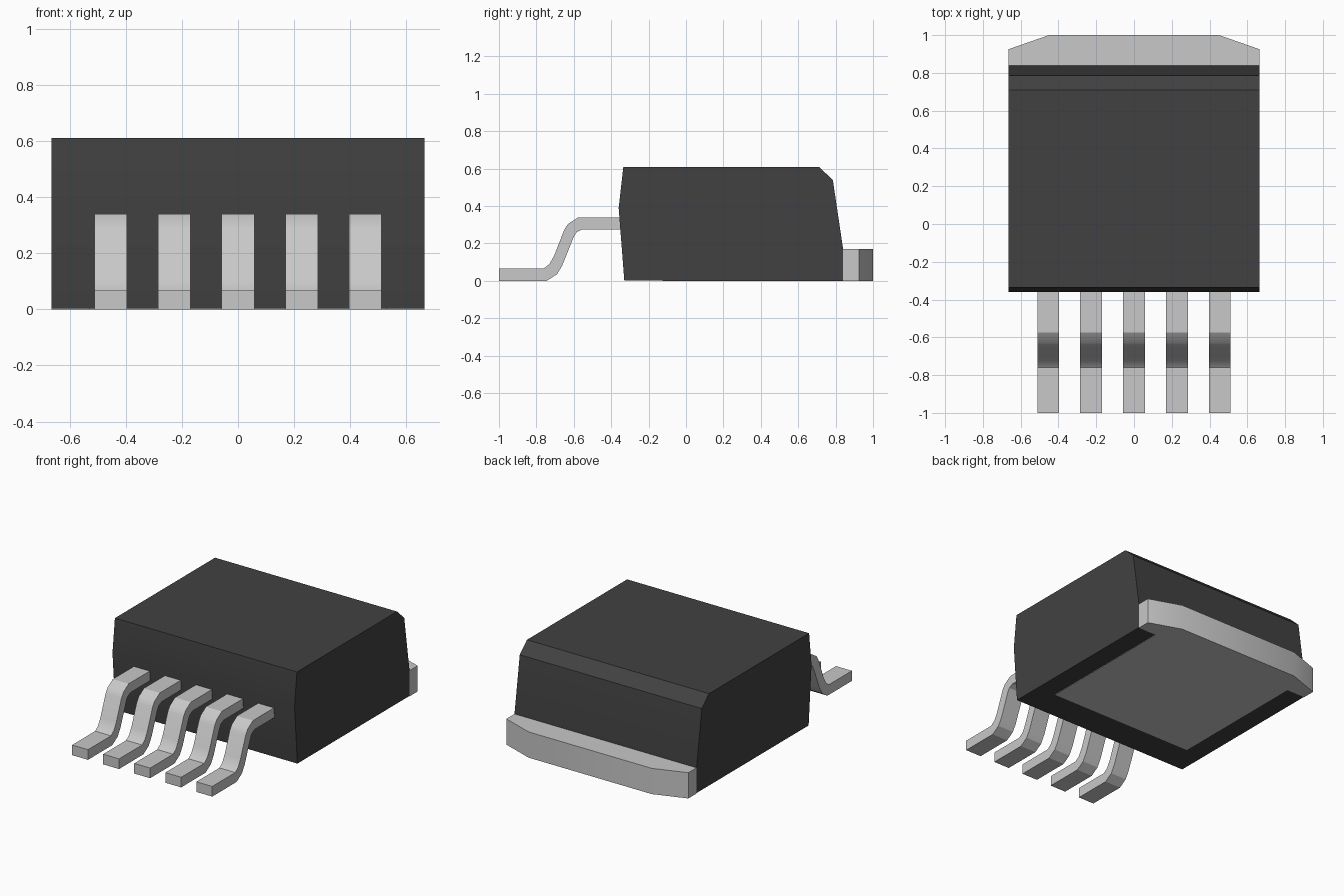
import bpy
import bmesh
import math
from mathutils import Vector

cube = bpy.data.objects.get("Cube")
if cube:
    bpy.data.objects.remove(cube, do_unlink=True)


def make_material(name, value):
    mat = bpy.data.materials.new(name)
    mat.use_nodes = True
    colour = (value, value, value, 1)
    mat.diffuse_color = colour
    mat.node_tree.nodes["Principled BSDF"].inputs["Base Color"].default_value = colour
    return mat


plastic = make_material("dark plastic", 0.053)
metal = make_material("light metal", 0.58)


def prism(name, points, direction, mat):
    """Extrude a closed outline of 3D points along a direction."""
    bm = bmesh.new()
    face = bm.faces.new([bm.verts.new(p) for p in points])
    result = bmesh.ops.extrude_face_region(bm, geom=[face], use_keep_orig=True)
    moved = [v for v in result["geom"] if isinstance(v, bmesh.types.BMVert)]
    bmesh.ops.translate(bm, verts=moved, vec=Vector(direction))
    bmesh.ops.recalc_face_normals(bm, faces=bm.faces)
    mesh = bpy.data.meshes.new(name)
    bm.to_mesh(mesh)
    bm.free()
    mesh.materials.append(mat)
    obj = bpy.data.objects.new(name, mesh)
    bpy.context.collection.objects.link(obj)
    bpy.ops.object.select_all(action="DESELECT")
    obj.select_set(True)
    bpy.context.view_layer.objects.active = obj
    bpy.ops.object.shade_smooth_by_angle(angle=math.radians(25))
    return obj


def side_prism(name, profile, centre, half_width, mat):
    """Extrude a side profile (y, z) across x."""
    points = [(centre - half_width, y, z) for y, z in profile]
    return prism(name, points, (2 * half_width, 0, 0), mat)


# Moulded body, its underside just above the metal pad
half = 0.665
body_profile = [(-0.33, 0.003), (-0.36, 0.39), (-0.335, 0.61), (0.71, 0.61),
                (0.785, 0.54), (0.84, 0.17), (0.84, 0.003)]
side_prism("body", body_profile, 0, half, plastic)

# Metal pad under the body, widening into the tab at the back
right_edge = [(0.53, -0.125), (0.53, 0.84), (half, 0.84), (half, 0.925), (0.45, 1.0)]
outline = right_edge + [(-x, y) for x, y in reversed(right_edge)]
prism("heat_tab", [(x, y, 0) for x, y in outline], (0, 0, 0.17), metal)

# Five bent leads along the front
upper = [(-1, 0.067), (-0.76, 0.067), (-0.73, 0.09), (-0.705, 0.135),
         (-0.65, 0.275), (-0.63, 0.305), (-0.575, 0.34), (-0.3, 0.34)]
lower = [(-1, 0), (-0.745, 0), (-0.69, 0.035), (-0.66, 0.085),
         (-0.6, 0.235), (-0.585, 0.26), (-0.555, 0.275), (-0.3, 0.275)]
for i in range(5):
    side_prism(f"lead_{i + 1}", upper + lower[::-1], (i - 2) * 0.227, 0.058, metal)
